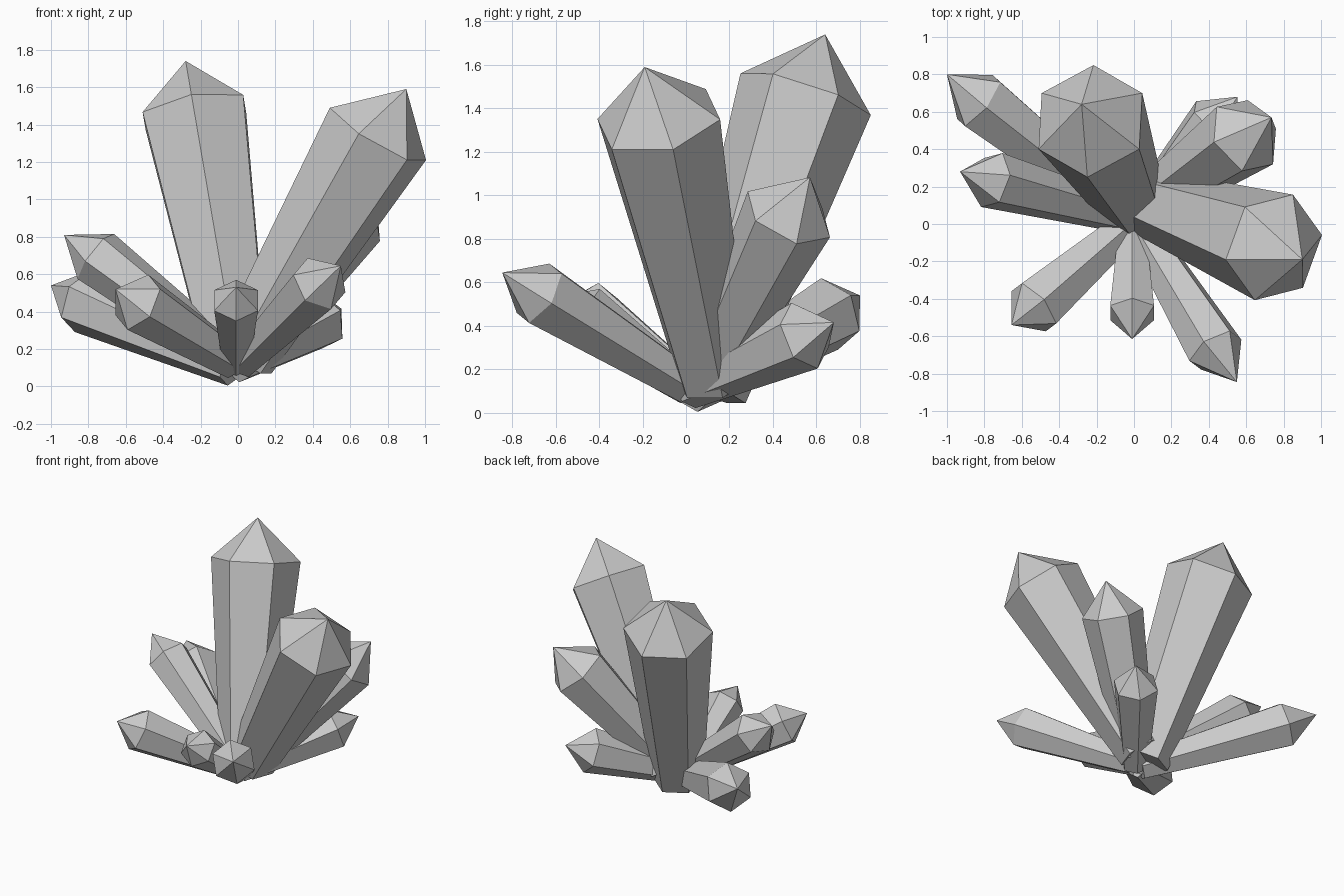
import bpy, bmesh, math
from mathutils import Vector, Matrix

if "Cube" in bpy.data.objects:
    bpy.data.objects.remove(bpy.data.objects["Cube"])

BASE_SCALE = 0.58  # crystals narrow toward the root


def crystal(name, base, shoulder, tip, corner, radius):
    """Hexagonal tapered prism from base to shoulder, ending in a point at tip.
    corner is one point of the shoulder ring and sets the twist."""
    base, shoulder, tip, corner = map(Vector, (base, shoulder, tip, corner))
    axis = (shoulder - base).normalized()
    arm = corner - shoulder
    arm = (arm - axis * arm.dot(axis)).normalized() * radius
    bm = bmesh.new()
    low, high = [], []
    for i in range(6):
        a = Matrix.Rotation(i * math.pi / 3, 3, axis) @ arm
        low.append(bm.verts.new(base + a * BASE_SCALE))
        high.append(bm.verts.new(shoulder + a))
    apex = bm.verts.new(tip)
    bm.faces.new(low[::-1])
    for i in range(6):
        j = (i + 1) % 6
        bm.faces.new((low[i], low[j], high[j], high[i]))
        bm.faces.new((high[i], high[j], apex))
    bmesh.ops.recalc_face_normals(bm, faces=bm.faces)
    mesh = bpy.data.meshes.new(name)
    bm.to_mesh(mesh)
    bm.free()
    bpy.context.collection.objects.link(bpy.data.objects.new(name, mesh))


# Tall crystals
crystal("tall_back_crystal", (0, .10, .10), (-.233, .55, 1.465),
        (-.28, .64, 1.74), (-.25, .25, 1.565), .315)
crystal("tall_right_crystal", (.03, .13, .15), (.748, -.125, 1.35),
        (.90, -.19, 1.59), (.50, -.19, 1.49), .30)
crystal("medium_back_right_crystal", (.05, .09, .15), (.593, .473, .913),
        (.735, .57, 1.083), (.44, .445, 1.06), .217)

# Low crystals fanning out around the root
crystal("low_back_right_crystal", (0, .01, .11), (.44, .545, .355),
        (.553, .68, .416), (.48, .646, .20), .163)
crystal("low_back_left_crystal", (-.03, .03, .10), (-.83, .66, .455),
        (-1.0, .80, .54), (-.74, .775, .55), .174)
crystal("left_crystal", (0, .03, .12), (-.76, .235, .695),
        (-.93, .28, .81), (-.67, .26, .81), .157)
crystal("front_left_crystal", (-.02, 0, .13), (-.535, -.445, .45),
        (-.655, -.54, .52), (-.476, -.40, .60), .163)
crystal("front_right_crystal", (.02, 0, .13), (.435, -.675, .55),
        (.55, -.845, .645), (.355, -.60, .67), .157)
crystal("front_crystal", (-.01, 0, .12), (-.01, -.475, .46),
        (-.01, -.615, .53), (-.01, -.395, .58), .135)
